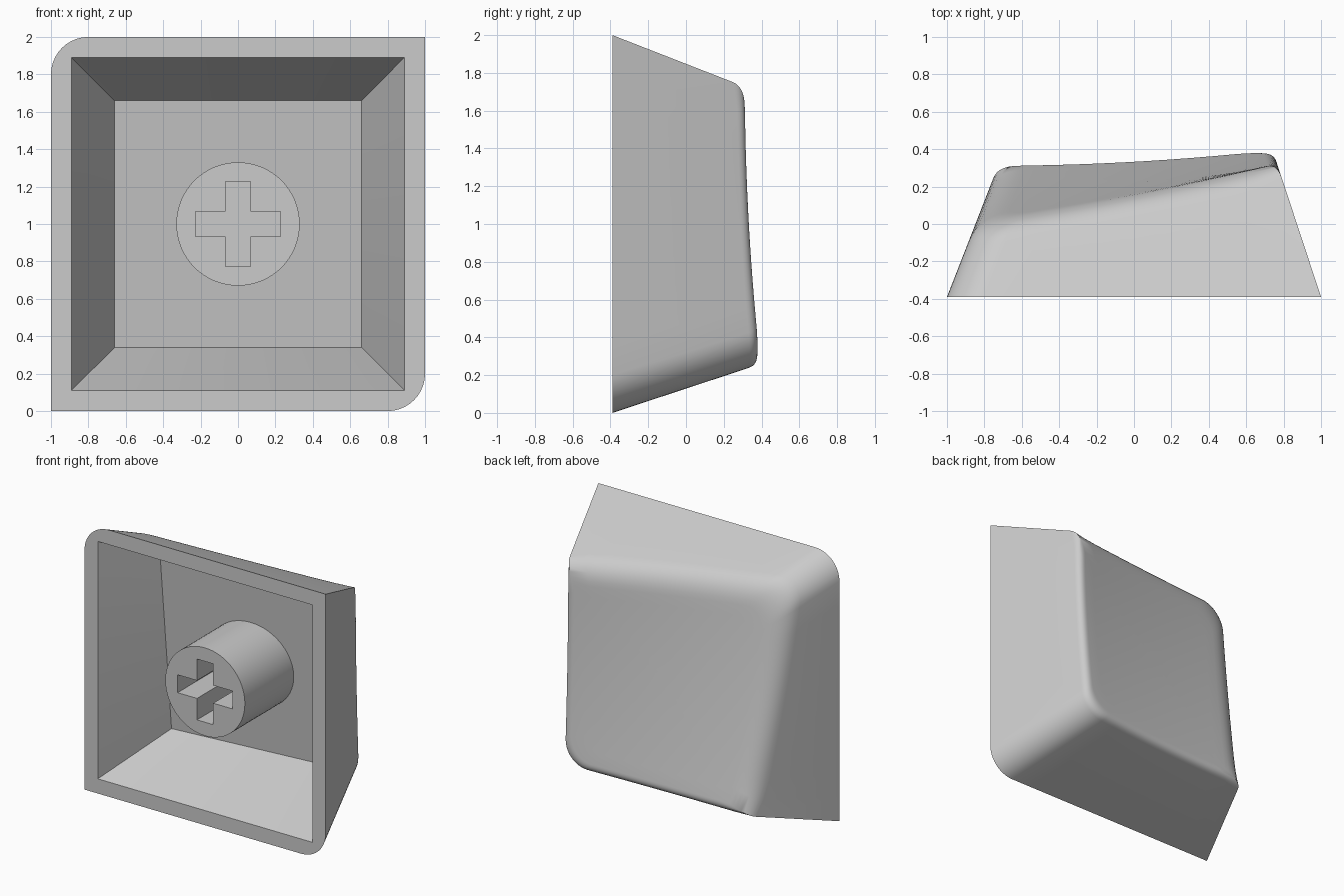
import bpy, bmesh, math
from mathutils import Vector

if "Cube" in bpy.data.objects:
    bpy.data.objects.remove(bpy.data.objects["Cube"])

FRONT = -0.39
SIDE_STEPS, ARC_STEPS, FILLET_STEPS, FACE_RINGS = 10, 10, 8, 8

grey = bpy.data.materials.new("plain grey")
grey.use_nodes = True
grey.diffuse_color = (0.6, 0.6, 0.6, 1)
grey.node_tree.nodes["Principled BSDF"].inputs["Base Color"].default_value = grey.diffuse_color


def dish(x, z):
    """Depth of the sloping, slightly hollow back face."""
    u, w = x, 1 - z
    return 0.225 + 0.125 * (u + w) - 0.092 * u * w + 0.036 * (u * u + w * w)


def inner_plane(x, z):
    return 0.155 + 0.1 * (x - z + 1)


def outline(left_top, right_bottom, radius):
    """Square outline, inset per side pair, with two opposite round corners."""
    x0, x1 = -1 + left_top, 1 - right_bottom
    z0, z1 = right_bottom, 2 - left_top
    corners = [(x0, z0, 0), (x1, z0, radius), (x1, z1, 0), (x0, z1, radius)]
    arcs = []
    for i, (cx, cz, r) in enumerate(corners):
        ox = cx + (r if cx < 0 else -r)
        oz = cz + (r if cz < 1 else -r)
        start = math.pi * (1 + i / 2)
        arcs.append([Vector((ox + r * math.cos(start + math.pi / 2 * k / ARC_STEPS),
                             oz + r * math.sin(start + math.pi / 2 * k / ARC_STEPS)))
                     for k in range(ARC_STEPS + 1)])
    points = []
    for i, arc in enumerate(arcs):
        points += arc
        end, nxt = arc[-1], arcs[(i + 1) % 4][0]
        points += [end.lerp(nxt, k / SIDE_STEPS) for k in range(1, SIDE_STEPS)]
    return points


def wall_point(i, y):
    """Point number i of the tapering outer wall at depth y."""
    d = y - FRONT
    a, b = BASE[i], DEEP[i]
    return a.lerp(b, d)


def add_ring(bm, points):
    return [bm.verts.new(p) for p in points]


def bridge(bm, a, b):
    for i in range(len(a)):
        j = (i + 1) % len(a)
        bm.faces.new((a[i], a[j], b[j], b[i]))


def finish(bm, name):
    bmesh.ops.remove_doubles(bm, verts=bm.verts, dist=0.0002)
    bmesh.ops.recalc_face_normals(bm, faces=bm.faces)
    mesh = bpy.data.meshes.new(name)
    bm.to_mesh(mesh)
    bm.free()
    mesh.materials.append(grey)
    obj = bpy.data.objects.new(name, mesh)
    bpy.context.collection.objects.link(obj)
    bpy.ops.object.select_all(action="DESELECT")
    obj.select_set(True)
    bpy.context.view_layer.objects.active = obj
    bpy.ops.object.shade_smooth_by_angle(angle=math.radians(30))
    return obj


# Key shell: tapering wall, rolled edge, hollow back face
BASE = outline(0, 0, 0.2)
DEEP = outline(0.39, 0.33, 0.18)
count = len(BASE)
bm = bmesh.new()
base_ring = add_ring(bm, [(p.x, FRONT, p.y) for p in BASE])

edge, start = [], []
for i in range(count):
    y = 0.2
    for _ in range(12):
        p = wall_point(i, y)
        y = dish(p.x, p.y)
    edge.append(Vector((p.x, y, p.y)))
    t = min(1, max(0, (p.y - 1 - p.x + 0.2) / 0.4))
    drop = 0.05 + 0.07 * t * t * (3 - 2 * t)
    q = wall_point(i, y - drop)
    start.append(Vector((q.x, y - drop, q.y)))

finishes = []
for e in edge:
    # Roll is wide along the left and top, tight along the right and bottom
    x = e.x * 0.93 if e.x > 0 else e.x * 0.8
    z = 1 + ((e.z - 1) * 0.8 if e.z > 1 else (e.z - 1) * 0.93)
    finishes.append(Vector((x, dish(x, z), z)))

previous = base_ring
for k in range(FILLET_STEPS + 1):
    t = k / FILLET_STEPS
    ring = add_ring(bm, [a.lerp(e, t).lerp(e.lerp(f, t), t)
                         for a, e, f in zip(start, edge, finishes)])
    bridge(bm, previous, ring)
    previous = ring
for k in range(1, FACE_RINGS):
    s = 1 - k / FACE_RINGS
    ring = add_ring(bm, [(f.x * s, dish(f.x * s, 1 + (f.z - 1) * s), 1 + (f.z - 1) * s)
                         for f in finishes])
    bridge(bm, previous, ring)
    previous = ring
bm.faces.new(previous)

# Front rim and the square cavity
mouth = add_ring(bm, [(p.x, FRONT, p.y) for p in outline(0.11, 0.11, 0)])
floor = add_ring(bm, [(p.x, inner_plane(p.x, p.y), p.y) for p in outline(0.34, 0.34, 0)])
bridge(bm, base_ring, mouth)
bridge(bm, mouth, floor)
bm.faces.new(floor)
finish(bm, "key_shell")

# Round stem with a cross-shaped socket
bm = bmesh.new()
ARM, HALF, SEGMENTS = 0.228, 0.067, 64
circle = [(0.33 * math.cos(2 * math.pi * k / SEGMENTS),
           1 + 0.33 * math.sin(2 * math.pi * k / SEGMENTS)) for k in range(SEGMENTS)]
cross = []
for k in range(4):
    c, s = round(math.cos(k * math.pi / 2)), round(math.sin(k * math.pi / 2))
    for x, z in ((ARM, -HALF), (ARM, HALF), (HALF, HALF)):
        cross.append((x * c - z * s, 1 + x * s + z * c))
rim = add_ring(bm, [(x, FRONT, z) for x, z in circle])
root = add_ring(bm, [(x, inner_plane(x, z) + 0.01, z) for x, z in circle])
slot = add_ring(bm, [(x, FRONT, z) for x, z in cross])
slot_end = add_ring(bm, [(x, 0.1, z) for x, z in cross])
bridge(bm, rim, root)
bridge(bm, slot, slot_end)
bm.faces.new(root)
bm.faces.new(slot_end)
front_edges = [e for e in bm.edges if all(abs(v.co.y - FRONT) < 1e-5 for v in e.verts)]
bmesh.ops.triangle_fill(bm, edges=front_edges, use_beauty=True)
finish(bm, "stem")
